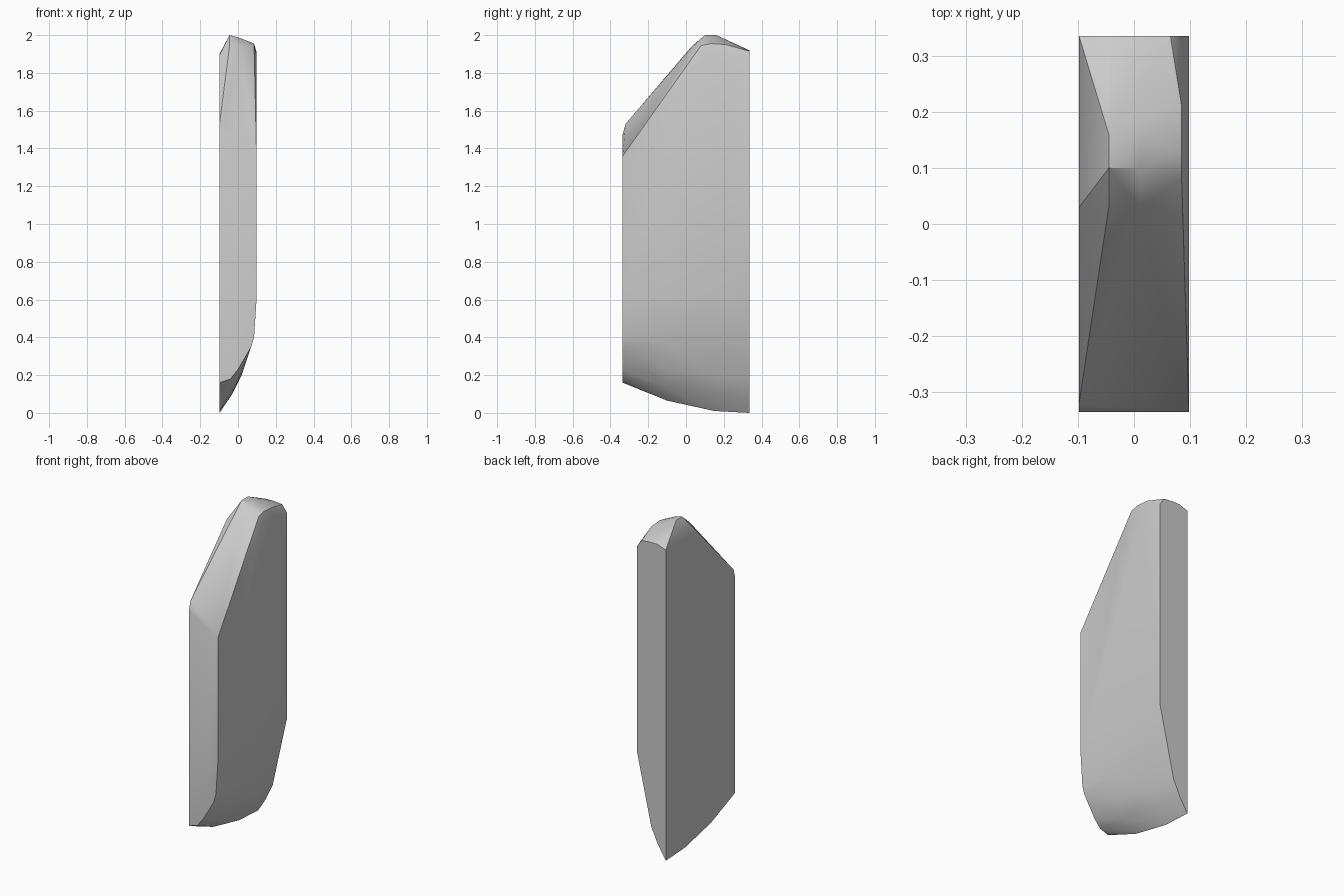
import bpy
import bmesh
import math

# Remove the default cube
cube = bpy.data.objects.get("Cube")
if cube:
    bpy.data.objects.remove(cube, do_unlink=True)

# Half width and half depth of the slab
W = 0.098
D = 0.335


def make_material(name, value):
    material = bpy.data.materials.new(name)
    material.use_nodes = True
    colour = (value, value, value, 1.0)
    material.diffuse_color = colour
    shader = material.node_tree.nodes["Principled BSDF"]
    shader.inputs["Base Color"].default_value = colour
    return material


def section(y, profile):
    """Place an (x, z) profile at one depth."""
    return [(x, y, z) for x, z in profile]


def rail(x, path):
    """Place a (y, z) path at one width."""
    return [(x, y, z) for y, z in path]


def build_solid(name, points, material):
    """Wrap the outline points in a faceted convex skin."""
    bm = bmesh.new()
    for point in points:
        bm.verts.new(point)
    hull = bmesh.ops.convex_hull(bm, input=bm.verts)
    spare = [v for v in hull["geom_interior"] if isinstance(v, bmesh.types.BMVert)]
    bmesh.ops.delete(bm, geom=spare, context="VERTS")
    bmesh.ops.dissolve_limit(bm, angle_limit=math.radians(0.5),
                             verts=bm.verts, edges=bm.edges)
    bmesh.ops.recalc_face_normals(bm, faces=bm.faces)
    mesh = bpy.data.meshes.new(name)
    bm.to_mesh(mesh)
    bm.free()
    mesh.materials.append(material)
    solid = bpy.data.objects.new(name, mesh)
    bpy.context.collection.objects.link(solid)
    return solid


# Lower edge, swept up from the flat side to the rounded side
front_bottom = section(-D, [(-W, 0.16), (-0.04, 0.18), (0, 0.23),
                            (0.07, 0.35), (0.085, 0.4), (W, 0.6)])
middle_bottom = section(-0.1, [(-W, 0.065), (-0.02, 0.13), (0.03, 0.23), (0.075, 0.37)])
rear_bottom = section(0.15, [(-W, 0.01), (-0.03, 0.1), (0.02, 0.2)])
back_bottom = section(D, [(-W, 0), (-0.045, 0.085), (0, 0.18), (W, 0.62)])

# Upper edge, sloping from the front to a rounded crown
flat_side_top = rail(-W, [(-D, 1.475), (-0.32, 1.53), (0.03, 1.895), (D, 1.9)])
ridge = rail(-0.045, [(0.03, 1.94), (0.1, 2), (0.16, 2), (0.29, 1.94)])
crown = rail(0.01, [(0.03, 1.935), (0.1, 1.985), (0.16, 1.985), (D, 1.92)])
shoulder = rail(0.085, [(0.08, 1.945), (0.13, 1.955), (0.21, 1.95)])
round_side_top = rail(W, [(-D, 1.36), (0.04, 1.84), (0.1, 1.9), (0.2, 1.91), (D, 1.87)])
back_top = section(D, [(-0.04, 1.92), (0.065, 1.915)])

stone = make_material("plain grey", 0.6)
slab = build_solid(
    "standing_slab",
    front_bottom + middle_bottom + rear_bottom + back_bottom
    + flat_side_top + ridge + crown + shoulder + round_side_top + back_top,
    stone,
)

# Soft shading on the rounded ends, crisp at the slab corners
bpy.ops.object.select_all(action="DESELECT")
slab.select_set(True)
bpy.context.view_layer.objects.active = slab
bpy.ops.object.shade_smooth_by_angle(angle=math.radians(30))
